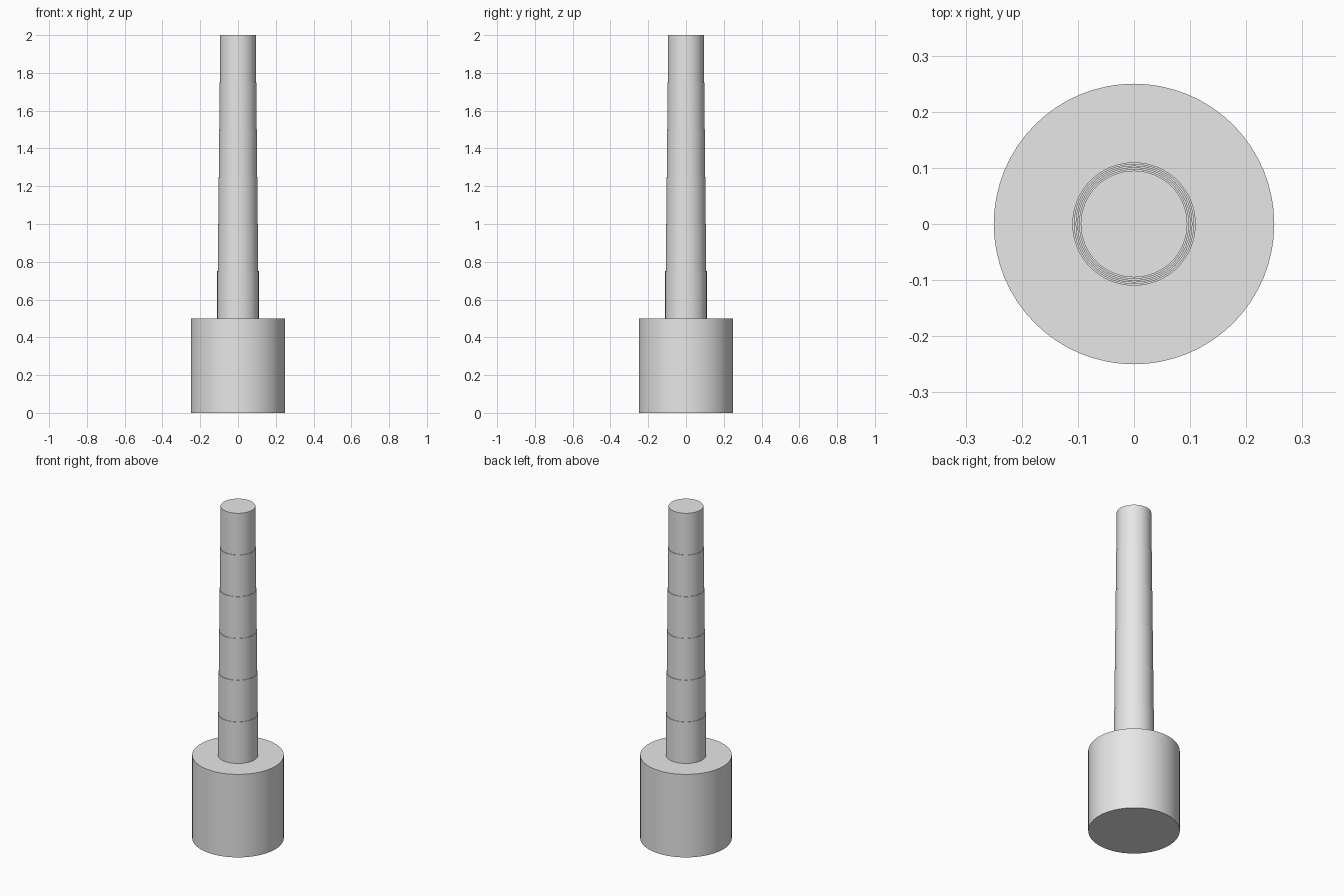
import bpy

SEGMENTS = 64

cube = bpy.data.objects.get("Cube")
if cube:
    bpy.data.objects.remove(cube, do_unlink=True)

# Single plain grey material
grey = bpy.data.materials.new("light_grey")
grey.use_nodes = True
colour = (0.8, 0.8, 0.8, 1.0)
grey.diffuse_color = colour
grey.node_tree.nodes["Principled BSDF"].inputs["Base Color"].default_value = colour


def cylinder(name, radius, bottom, height):
    """Upright cylinder with smooth sides and sharp rims."""
    bpy.ops.mesh.primitive_cylinder_add(
        vertices=SEGMENTS, radius=radius, depth=height,
        location=(0, 0, bottom + height / 2))
    obj = bpy.context.object
    obj.name = name
    obj.data.name = name
    obj.data.materials.append(grey)
    bpy.ops.object.shade_smooth_by_angle()
    return obj


# Wide base drum
BASE_HEIGHT = 0.5
cylinder("base", 0.25, 0, BASE_HEIGHT)

# Stepped column: each section is slightly narrower than the one below
SECTION_HEIGHT = 0.25
for i in range(6):
    cylinder(f"column_section_{i + 1}", 0.11 - 0.003 * i,
             BASE_HEIGHT + SECTION_HEIGHT * i, SECTION_HEIGHT)
